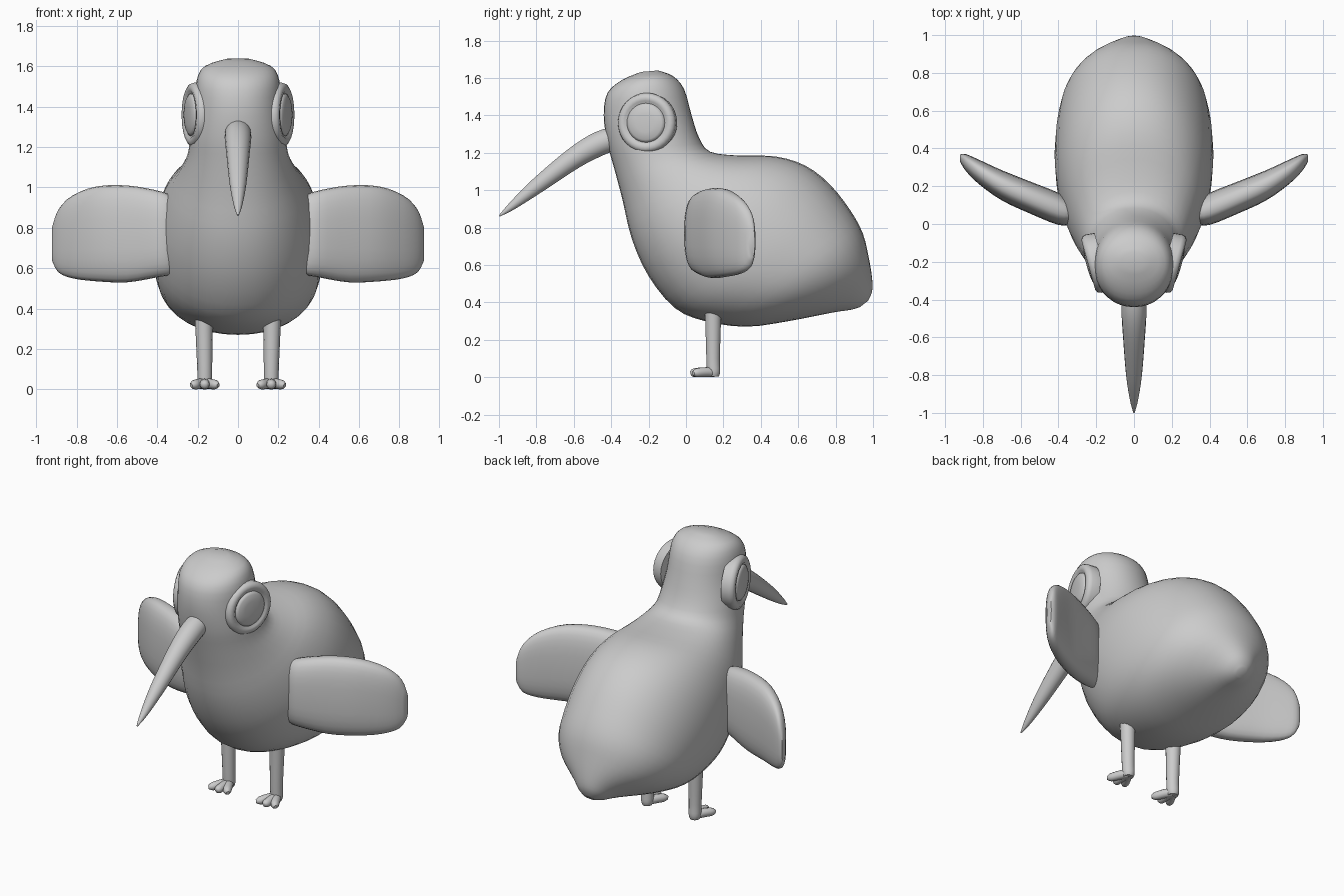
import bpy, bmesh, math
from mathutils import Vector

if "Cube" in bpy.data.objects:
    bpy.data.objects.remove(bpy.data.objects["Cube"])

grey = bpy.data.materials.new("plain grey")
grey.diffuse_color = (0.6, 0.6, 0.6, 1)
grey.use_nodes = True
grey.node_tree.nodes["Principled BSDF"].inputs["Base Color"].default_value = grey.diffuse_color


def loft(name, sections, n=24, power=2.0):
    """Skin a row of superellipse sections (centre, half axis u, half axis v)."""
    bm = bmesh.new()
    rings = []
    for c, u, v in sections:
        ring = []
        for i in range(n):
            a = 2 * math.pi * i / n
            cu, cv = math.cos(a), math.sin(a)
            ku = math.copysign(abs(cu) ** (2 / power), cu)
            kv = math.copysign(abs(cv) ** (2 / power), cv)
            ring.append(bm.verts.new(Vector(c) + Vector(u) * ku + Vector(v) * kv))
        rings.append(ring)
    for a, b in zip(rings, rings[1:]):
        for i in range(n):
            j = (i + 1) % n
            bm.faces.new((a[i], a[j], b[j], b[i]))
    bm.faces.new(rings[0])
    bm.faces.new(rings[-1])
    bmesh.ops.recalc_face_normals(bm, faces=bm.faces)
    mesh = bpy.data.meshes.new(name)
    bm.to_mesh(mesh)
    bm.free()
    mesh.materials.append(grey)
    ob = bpy.data.objects.new(name, mesh)
    bpy.context.collection.objects.link(ob)
    bpy.ops.object.select_all(action='DESELECT')
    ob.select_set(True)
    bpy.context.view_layer.objects.active = ob
    bpy.ops.object.shade_smooth_by_angle(angle=math.radians(50))
    return ob


def smooth_rows(rows, steps):
    """Catmull-Rom interpolation of rows of numbers."""
    out = []
    for i in range(len(rows) - 1):
        p0, p1, p2 = rows[max(i - 1, 0)], rows[i], rows[i + 1]
        p3 = rows[min(i + 2, len(rows) - 1)]
        for k in range(steps):
            t = k / steps
            out.append([0.5 * (2 * b + (c - a) * t + (2 * a - 5 * b + 4 * c - d) * t * t
                               + (3 * b - a - 3 * c + d) * t ** 3)
                        for a, b, c, d in zip(p0, p1, p2, p3)])
    return out + [list(rows[-1])]


def tube(name, rows, steps=3, n=14):
    """Round tapering limb through rows of x, y, z, radius."""
    pts = smooth_rows(rows, steps)
    sections = []
    for i, p in enumerate(pts):
        a, b = pts[max(i - 1, 0)], pts[min(i + 1, len(pts) - 1)]
        t = (Vector(b[:3]) - Vector(a[:3])).normalized()
        u = t.cross(Vector((0, 1, 0)) if abs(t.z) > 0.9 else Vector((0, 0, 1))).normalized()
        sections.append((p[:3], u * p[3], t.cross(u) * p[3]))
    return loft(name, sections, n)


# Head, neck, trunk and tail: front y, z / back y, z / half width
body = [
    (-0.24, 1.632, -0.15, 1.64, 0.06),
    (-0.34, 1.59, -0.07, 1.61, 0.165),
    (-0.42, 1.52, -0.01, 1.54, 0.205),
    (-0.44, 1.40, 0.03, 1.40, 0.215),
    (-0.42, 1.25, 0.07, 1.28, 0.235),
    (-0.385, 1.12, 0.13, 1.205, 0.25),
    (-0.34, 0.95, 0.28, 1.185, 0.295),
    (-0.29, 0.74, 0.48, 1.18, 0.36),
    (-0.20, 0.54, 0.64, 1.13, 0.405),
    (-0.06, 0.37, 0.77, 1.03, 0.42),
    (0.10, 0.30, 0.88, 0.89, 0.41),
    (0.32, 0.27, 0.945, 0.77, 0.375),
    (0.55, 0.30, 0.975, 0.65, 0.29),
    (0.78, 0.345, 0.995, 0.53, 0.14),
    (0.88, 0.36, 0.995, 0.46, 0.075),
    (0.93, 0.375, 0.975, 0.41, 0.03),
]
loft("body", [((0, (fy + by) / 2, (fz + bz) / 2), (0, (fy - by) / 2, (fz - bz) / 2), (w, 0, 0))
              for fy, fz, by, bz, w in smooth_rows(body, 3)], 36, 2.1)

# Long drooping beak
tube("beak", [(0, -0.34, 1.29, 0.06), (0, -0.46, 1.25, 0.066), (0, -0.60, 1.17, 0.058),
              (0, -0.80, 1.02, 0.042), (0, -0.93, 0.915, 0.022), (0, -0.998, 0.862, 0.004)], 4, 18)

# Wing stations: x, centre y, centre z, half height, half thickness
wing = [(0.322, 0.05, 0.77, 0.16, 0.03), (0.335, 0.06, 0.765, 0.195, 0.06),
        (0.40, 0.08, 0.77, 0.215, 0.085), (0.55, 0.14, 0.77, 0.24, 0.085),
        (0.70, 0.205, 0.77, 0.235, 0.08), (0.82, 0.275, 0.755, 0.205, 0.065),
        (0.89, 0.325, 0.735, 0.155, 0.045), (0.922, 0.35, 0.72, 0.08, 0.018)]

# Eye profiles: radius, height above the eye plane
eye_rim = [(0.155, -0.05), (0.16, 0.0), (0.154, 0.018), (0.138, 0.028), (0.118, 0.026), (0.106, 0.016)]
pupil = [(0.106, 0.01), (0.104, 0.022), (0.09, 0.031), (0.05, 0.036), (0.01, 0.037)]

for s, side in ((1, "right"), (-1, "left")):
    loft(side + "_wing", [((s * x, y, z), (0, 0, h), (0, t, 0))
                          for x, y, z, h, t in smooth_rows(wing, 3)], 28, 2.6)

    # Eyes, turned slightly forwards
    normal, across = Vector((s * 0.963, -0.27, 0)), Vector((s * 0.27, 0.963, 0))
    centre = Vector((s * 0.215, -0.21, 1.36))
    for part, profile in (("_eye_rim", eye_rim), ("_pupil", pupil)):
        loft(side + part, [(centre + normal * h, across * r, (0, 0, r)) for r, h in profile], 32)

    # Legs and three-toed feet
    tube(side + "_leg", [(s * 0.17, 0.145, 0.42, 0.048), (s * 0.168, 0.145, 0.30, 0.043),
                         (s * 0.165, 0.145, 0.10, 0.037), (s * 0.165, 0.148, 0.03, 0.036),
                         (s * 0.165, 0.148, 0.004, 0.028)])
    for toe, dx, y in (("inner", -0.052, 0.055), ("middle", 0, 0.04), ("outer", 0.052, 0.055)):
        x0, x1 = s * 0.165, s * (0.165 + dx)
        tube(side + "_" + toe + "_toe",
             [(x0, 0.15, 0.026, 0.026), ((x0 + x1) / 2, (0.15 + y) / 2, 0.027, 0.026),
              (x1, y, 0.023, 0.023), (x1 + (x1 - x0) * 0.3, y - 0.016, 0.02, 0.01)], 3, 12)
